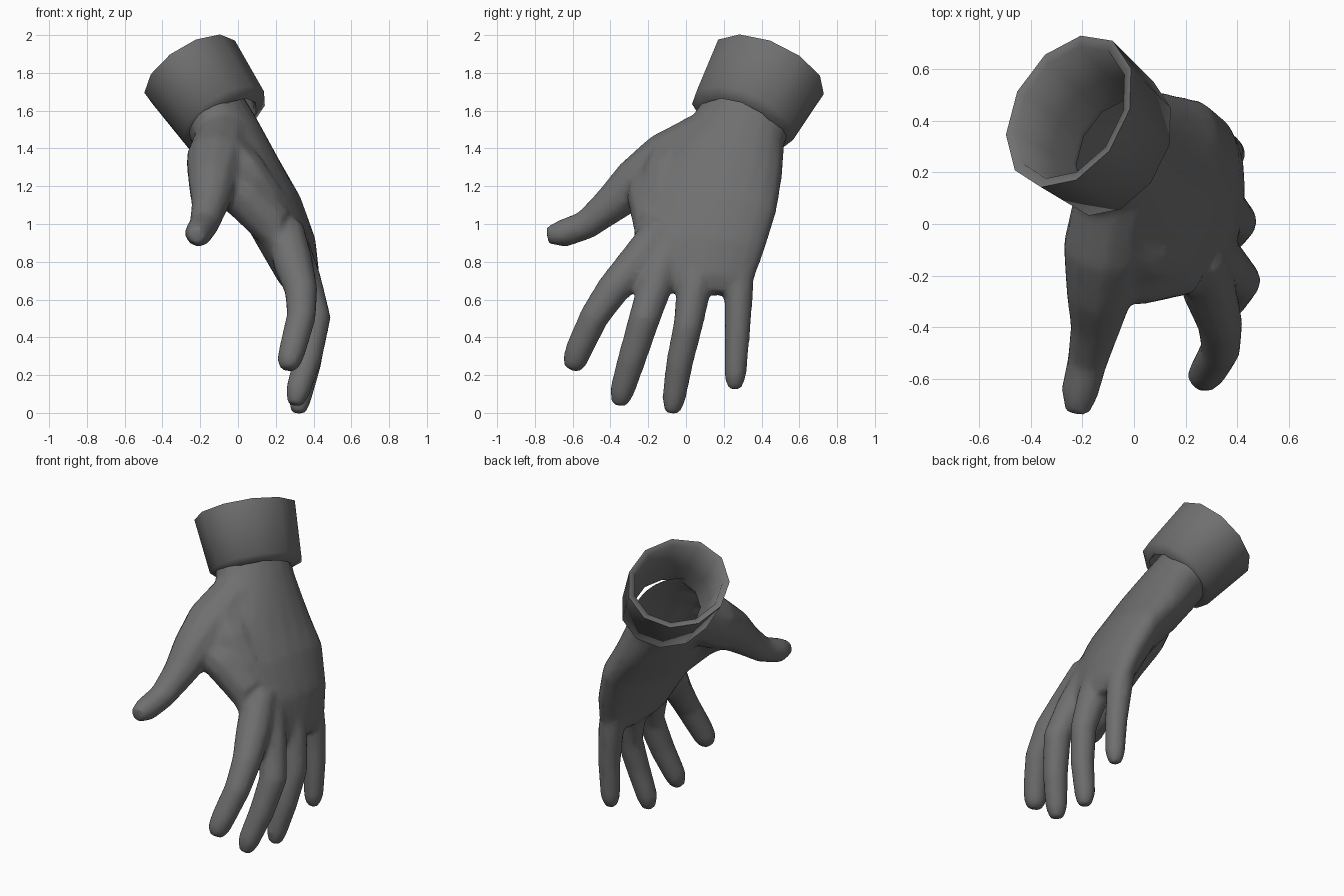
import bpy, bmesh, math
from mathutils import Vector

if "Cube" in bpy.data.objects:
    bpy.data.objects.remove(bpy.data.objects["Cube"])


def spow(v, p):
    return math.copysign(abs(v) ** p, v)


def ring(bm, c, u, v, sides, p=1.0):
    out = []
    for i in range(sides):
        a = 2 * math.pi * i / sides
        out.append(bm.verts.new(c + u * spow(math.cos(a), p) + v * spow(math.sin(a), p)))
    return out


def bridge(bm, rings, closed=False):
    pairs = list(zip(rings, rings[1:]))
    if closed:
        pairs.append((rings[-1], rings[0]))
    for r, s in pairs:
        n = len(r)
        for i in range(n):
            bm.faces.new((r[i], r[(i + 1) % n], s[(i + 1) % n], s[i]))
    if not closed:
        bm.faces.new(rings[0][::-1])
        bm.faces.new(rings[-1])


def tangent(pts, i):
    return (pts[min(i + 1, len(pts) - 1)] - pts[max(i - 1, 0)]).normalized()


def digit(bm, path):
    """Tapered tube through (x, y, z, radius) points."""
    pts = [Vector(p[:3]) for p in path]
    rings = []
    for i, p in enumerate(path):
        d = tangent(pts, i)
        u = d.cross(Vector((1, 0, 0))).normalized()
        rings.append(ring(bm, pts[i], u * p[3], d.cross(u) * p[3], 10))
    bridge(bm, rings)


grey = bpy.data.materials.new("dark_grey")
grey.diffuse_color = (0.16, 0.16, 0.16, 1)
grey.use_nodes = True
grey.node_tree.nodes["Principled BSDF"].inputs["Base Color"].default_value = grey.diffuse_color


def finish(bm, name):
    bmesh.ops.recalc_face_normals(bm, faces=bm.faces)
    me = bpy.data.meshes.new(name)
    bm.to_mesh(me)
    bm.free()
    me.materials.append(grey)
    ob = bpy.data.objects.new(name, me)
    bpy.context.collection.objects.link(ob)
    bpy.context.view_layer.objects.active = ob
    return ob


# Palm: flattened sections (centre, half width, half thickness), wrist to knuckles
bm = bmesh.new()
sections = [
    ((-0.16, 0.36, 1.65), (-0.08, -0.22, 0.06), 0.175),
    ((-0.075, 0.28, 1.50), (-0.085, -0.24, 0.06), 0.178),
    ((0.045, 0.19, 1.30), (-0.065, -0.32, 0.05), 0.17),
    ((0.18, 0.10, 1.08), (-0.07, -0.38, 0.01), 0.155),
    ((0.27, 0.07, 0.88), (-0.055, -0.345, 0.02), 0.14),
    ((0.325, 0.065, 0.71), (-0.035, -0.29, 0.02), 0.105),
    ((0.345, 0.06, 0.635), (-0.02, -0.24, 0.01), 0.06),
]
centres = [Vector(s[0]) for s in sections]
rings = []
for i, (c, w, t) in enumerate(sections):
    w = Vector(w)
    rings.append(ring(bm, centres[i], w, tangent(centres, i).cross(w).normalized() * t, 20, 1.0))
bridge(bm, rings)

# Fingers, thumb and the web of skin between thumb and index
digits = {
    "index": [(0.25, -0.12, 0.98, .10), (0.29, -0.25, 0.80, .108), (0.335, -0.39, 0.65, .09),
              (0.335, -0.485, 0.51, .08), (0.29, -0.565, 0.34, .074), (0.27, -0.59, 0.27, .067),
              (0.262, -0.605, 0.228, .042)],
    "middle": [(0.28, -0.06, 0.95, .08), (0.35, -0.155, 0.70, .095), (0.41, -0.22, 0.50, .085),
               (0.37, -0.285, 0.29, .077), (0.315, -0.34, 0.11, .067), (0.30, -0.355, 0.04, .042)],
    "ring": [(0.29, 0.08, 0.95, .08), (0.36, 0.045, 0.67, .093), (0.40, 0.01, 0.46, .08),
             (0.37, -0.035, 0.26, .073), (0.325, -0.065, 0.07, .064), (0.32, -0.075, -0.003, .04)],
    "little": [(0.27, 0.26, 0.95, .07), (0.345, 0.28, 0.66, .08), (0.365, 0.272, 0.42, .069),
               (0.365, 0.26, 0.19, .06), (0.36, 0.257, 0.125, .037)],
    "thumb": [(-0.08, 0.10, 1.44, .155), (-0.115, -0.10, 1.325, .165), (-0.135, -0.27, 1.215, .132),
              (-0.15, -0.40, 1.10, .1), (-0.18, -0.53, 0.995, .08), (-0.21, -0.65, 0.95, .076),
              (-0.22, -0.735, 0.94, .048)],
    "web": [(-0.12, -0.19, 1.24, .12), (0.03, -0.19, 1.15, .125), (0.19, -0.16, 0.99, .12)],
    "thumb_mound": [(-0.07, -0.06, 1.34, .15), (0.02, -0.10, 1.26, .14), (0.13, -0.12, 1.10, .13)],
}
for path in digits.values():
    digit(bm, path)

# Blend palm and digits into one skin
hand = finish(bm, "gloved_hand")
m = hand.modifiers.new("blend", 'REMESH')
m.mode = 'VOXEL'
m.voxel_size = 0.014
m.use_smooth_shade = True
m = hand.modifiers.new("soften", 'SMOOTH')
m.factor = 0.5
m.iterations = 16
m = hand.modifiers.new("simplify", 'DECIMATE')
m.ratio = 0.15

# Bake the skin and cut it open at the wrist
bottom, top = Vector((-0.075, 0.30, 1.56)), Vector((-0.25, 0.437, 1.815))
axis = (top - bottom).normalized()
bm = bmesh.new()
bm.from_object(hand, bpy.context.evaluated_depsgraph_get())
bmesh.ops.bisect_plane(bm, geom=bm.verts[:] + bm.edges[:] + bm.faces[:],
                       plane_co=bottom + axis * 0.03, plane_no=axis, clear_outer=True)
hand.modifiers.clear()
bm.to_mesh(hand.data)
bm.free()

# Flared open cuff: oval ring profile (height along axis, scale), swept round the wrist
bm = bmesh.new()
u = Vector((-0.35, -0.90, 0.27))
u = (u - axis * u.dot(axis)).normalized()
v = axis.cross(u)
length = (top - bottom).length
profile = [(-0.08, 0.66), (0.0, 0.91), (1.0, 1.0), (0.97, 0.87), (0.3, 0.78), (0.0, 0.65)]
rings = [ring(bm, bottom + axis * length * h, u * 0.325 * s, v * 0.28 * s, 11) for h, s in profile]
bridge(bm, rings, closed=True)
cuff = finish(bm, "cuff")
cuff.select_set(True)
bpy.ops.object.shade_smooth_by_angle(angle=math.radians(75))
